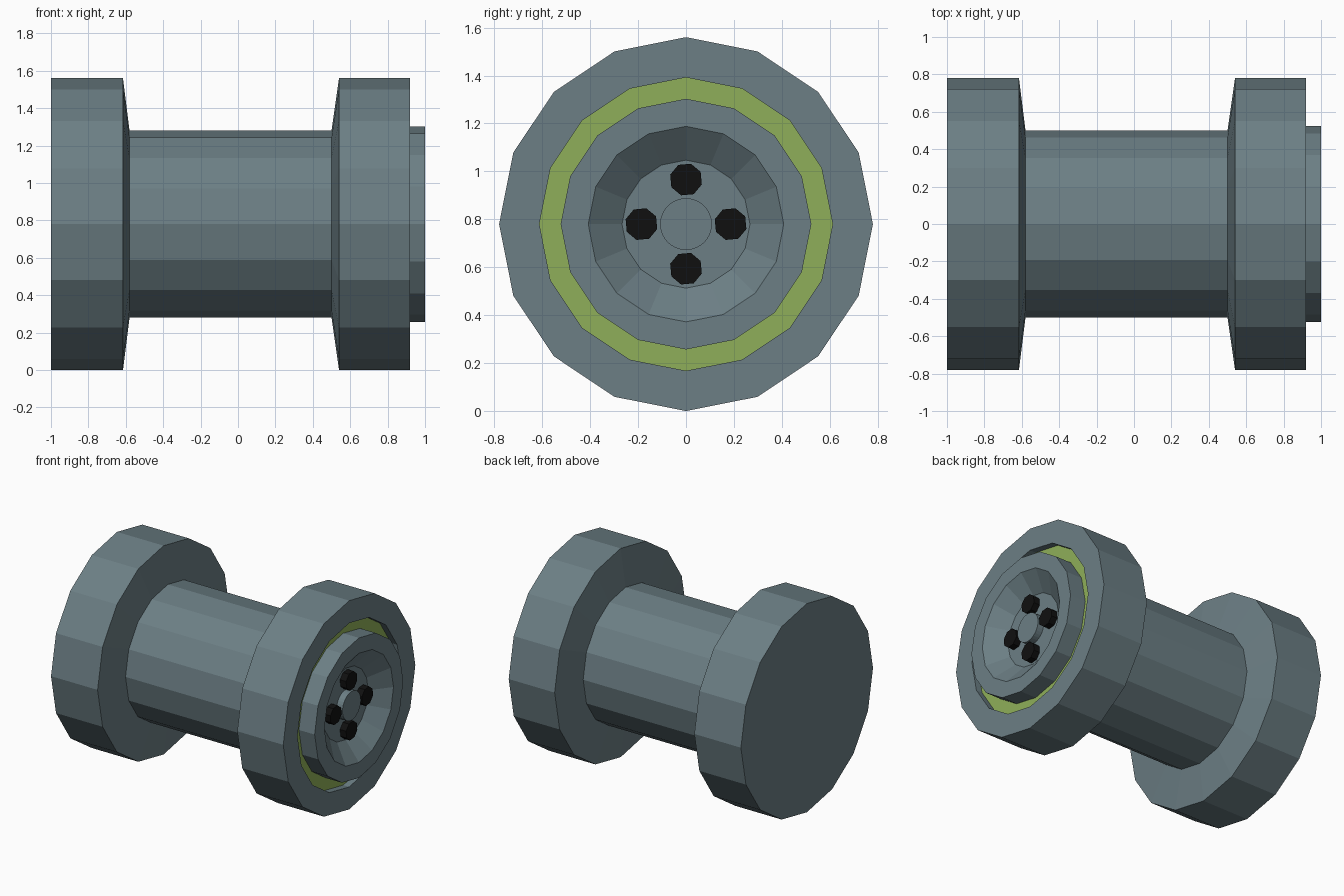
import bpy, bmesh, math

if "Cube" in bpy.data.objects:
    bpy.data.objects.remove(bpy.data.objects["Cube"])

CZ = 0.78      # height of the centre axis


def material(name, rgb):
    m = bpy.data.materials.new(name)
    m.diffuse_color = (*rgb, 1.0)
    m.use_nodes = True
    m.node_tree.nodes["Principled BSDF"].inputs["Base Color"].default_value = m.diffuse_color
    return m


GREY = material("blue grey metal", (0.15, 0.212, 0.235))
GREEN = material("olive green", (0.275, 0.43, 0.10))
BLACK = material("black", (0.005, 0.005, 0.005))


def lathe(name, profile, sides, mats, y=0.0, z=CZ, spin=0.0, green=None):
    """Spin (x, radius) points around an axis along x; green is a segment index."""
    bm = bmesh.new()
    rings = []
    for x, r in profile:
        if r == 0:
            rings.append([bm.verts.new((x, y, z))] * sides)
            continue
        ring = []
        for i in range(sides):
            a = 2 * math.pi * i / sides + spin
            ring.append(bm.verts.new((x, y + r * math.sin(a), z + r * math.cos(a))))
        rings.append(ring)
    for k, (a, b) in enumerate(zip(rings, rings[1:])):
        for i in range(sides):
            j = (i + 1) % sides
            corners = list(dict.fromkeys((a[i], a[j], b[j], b[i])))
            face = bm.faces.new(corners)
            face.material_index = 1 if k == green else 0
    bmesh.ops.recalc_face_normals(bm, faces=bm.faces)
    me = bpy.data.meshes.new(name)
    bm.to_mesh(me)
    bm.free()
    for m in mats:
        me.materials.append(m)
    ob = bpy.data.objects.new(name, me)
    bpy.context.collection.objects.link(ob)
    return ob


# Spool body: two flanges, waist, green groove floor, raised ring and dish
body = [(-1.0, 0), (-1.0, 0.78), (-0.615, 0.78), (-0.58, 0.50), (0.50, 0.50),
        (0.54, 0.78), (0.92, 0.78), (0.92, 0.612), (0.87, 0.612), (0.87, 0.523),
        (1.0, 0.523), (1.0, 0.408), (0.89, 0.267), (0.89, 0)]
lathe("spool_body", body, 16, [GREY, GREEN], green=8)

# Round boss in the middle of the dish
lathe("centre_boss", [(0.88, 0), (0.88, 0.108), (0.94, 0.108), (0.94, 0)], 32, [GREY])

# Four black knobs around the boss
for n in range(4):
    a = n * math.pi / 2
    lathe(f"knob_{n + 1}", [(0.88, 0), (0.88, 0.069), (0.94, 0.069), (0.94, 0)], 8, [BLACK],
          y=0.186 * math.sin(a), z=CZ + 0.186 * math.cos(a), spin=a + 0.3)
